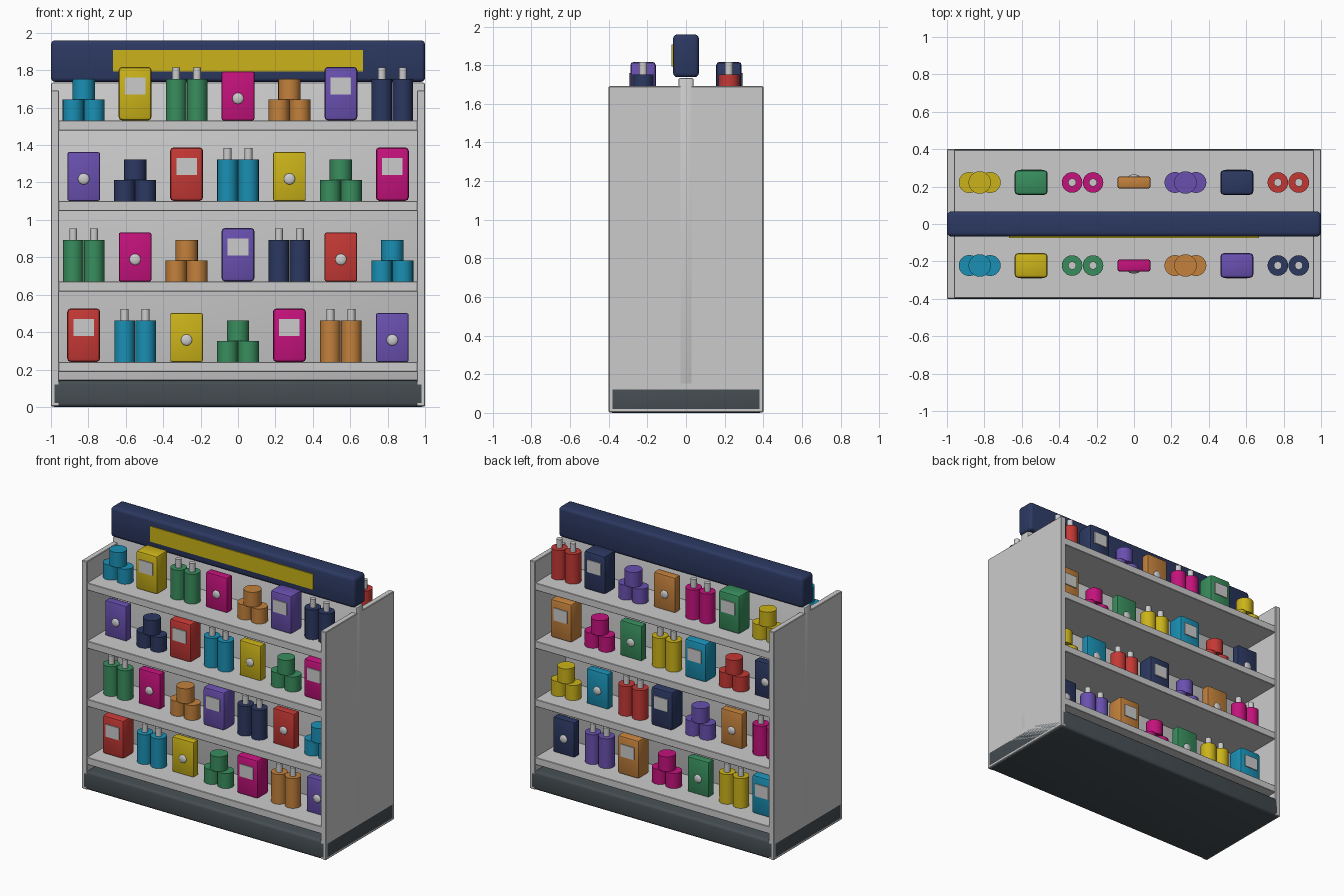
import bpy, bmesh, math
from mathutils import Matrix, Vector

if "Cube" in bpy.data.objects:
    bpy.data.objects.remove(bpy.data.objects["Cube"])


def material(name, rgb):
    m = bpy.data.materials.new(name)
    m.diffuse_color = (*rgb, 1)
    m.use_nodes = True
    m.node_tree.nodes["Principled BSDF"].inputs["Base Color"].default_value = m.diffuse_color
    return m


PALETTE = [material(n, c) for n, c in [
    ("red", (0.55, 0.04, 0.035)), ("cyan", (0.01, 0.28, 0.46)),
    ("yellow", (0.60, 0.45, 0.01)), ("green", (0.04, 0.27, 0.11)),
    ("pink", (0.55, 0.006, 0.20)), ("orange", (0.55, 0.22, 0.045)),
    ("purple", (0.14, 0.08, 0.43)), ("navy", (0.025, 0.04, 0.12))]]
TRIM = material("pale_trim", (0.6, 0.6, 0.6))
DARK = material("dark_base", (0.06, 0.075, 0.085))


def add_box(bm, lo, hi, bevel=0.0, segs=2, slot=0):
    lo, hi = Vector(lo), Vector(hi)
    mat = Matrix.Translation((lo + hi) / 2) @ Matrix.Diagonal((*(hi - lo), 1))
    verts = bmesh.ops.create_cube(bm, size=1, matrix=mat)["verts"]
    for f in {f for v in verts for f in v.link_faces}:
        f.material_index = slot
    if bevel:
        edges = list({e for v in verts for e in v.link_edges})
        bmesh.ops.bevel(bm, geom=edges, offset=bevel, segments=segs,
                        profile=0.5, affect='EDGES', material=-1)


def add_cylinder(bm, x, z0, z1, r, slot=0):
    verts = bmesh.ops.create_cone(
        bm, cap_ends=True, segments=24, radius1=r, radius2=r, depth=z1 - z0,
        matrix=Matrix.Translation((x, 0, (z0 + z1) / 2)))["verts"]
    for f in {f for v in verts for f in v.link_faces}:
        f.material_index = slot


def finish(name, bm, mats=(), loc=(0, 0, 0), turn=0.0):
    me = bpy.data.meshes.new(name)
    for f in bm.faces:
        f.smooth = True
    bm.to_mesh(me)
    bm.free()
    for m in mats:
        me.materials.append(m)
    me.set_sharp_from_angle(angle=math.radians(30))
    ob = bpy.data.objects.new(name, me)
    ob.location = loc
    ob.rotation_euler.z = turn
    bpy.context.collection.objects.link(ob)


def box(name, lo, hi, bevel=0.0, mats=(), segs=2):
    bm = bmesh.new()
    add_box(bm, lo, hi, bevel, segs)
    finish(name, bm, mats)


# Products: built at the origin, facing -y
def label_box(bm):
    add_box(bm, (-0.088, -0.066, 0), (0.088, 0.066, 0.285), 0.018)
    add_box(bm, (-0.055, -0.073, 0.137), (0.055, -0.06, 0.228), slot=1)


def bottle_pair(bm):
    for x in (-0.056, 0.056):
        add_cylinder(bm, x, 0, 0.22, 0.055)
        add_cylinder(bm, x, 0.22, 0.283, 0.021, slot=1)


def flat_box(bm):
    add_box(bm, (-0.087, -0.031, 0), (0.087, 0.031, 0.26), 0.008)
    # round badge on the front
    mat = Matrix.Translation((0, -0.031, 0.117)) @ Matrix.Diagonal((1, 0.4, 1, 1))
    verts = bmesh.ops.create_uvsphere(bm, u_segments=20, v_segments=12,
                                      radius=0.03, matrix=mat)["verts"]
    for f in {f for v in verts for f in v.link_faces}:
        f.material_index = 1


def jar_stack(bm):
    for x in (-0.056, 0.056):
        add_cylinder(bm, x, 0, 0.111, 0.056)
    add_cylinder(bm, 0, 0.111, 0.221, 0.06)


PRODUCTS = [("label_box", label_box), ("bottle_pair", bottle_pair),
            ("flat_box", flat_box), ("jar_stack", jar_stack)]

# Frame
box("base", (-1, -0.4, 0), (1, 0.4, 0.14), 0.02, [DARK], 3)
box("centre_panel", (-1, -0.04, 0.14), (1, 0.04, 1.735), 0.012)
for side, x0, x1 in (("left", -1, -0.957), ("right", 0.957, 1)):
    box(side + "_end_panel", (x0, -0.4, 0.003), (x1, 0.4, 1.692), 0.004, segs=1)

# Header with sign strip on the front
box("header", (-1, -0.067, 1.738), (1, 0.067, 1.96), 0.022, [PALETTE[7]], 3)
box("sign_strip", (-0.667, -0.074, 1.793), (0.667, -0.06, 1.907), 0, [PALETTE[2]])

# Shelves stocked on both faces
for row in range(4):
    top = 0.241 + row * 0.4305
    box(f"shelf_{row + 1}", (-0.96, -0.395, top - 0.054), (0.96, 0.395, top), 0.003, segs=1)
    for i in range(7):
        kind, build = PRODUCTS[(i + row) % 4]
        for face, sign in (("front", -1), ("back", 1)):
            bm = bmesh.new()
            build(bm)
            colour = PALETTE[(i + 3 * row + (sign > 0)) % 8]
            finish(f"{face}_{kind}_{row + 1}_{i + 1}", bm, [colour, TRIM],
                   ((i - 3) * 0.275, sign * 0.222, top),
                   math.pi if sign > 0 else 0)
